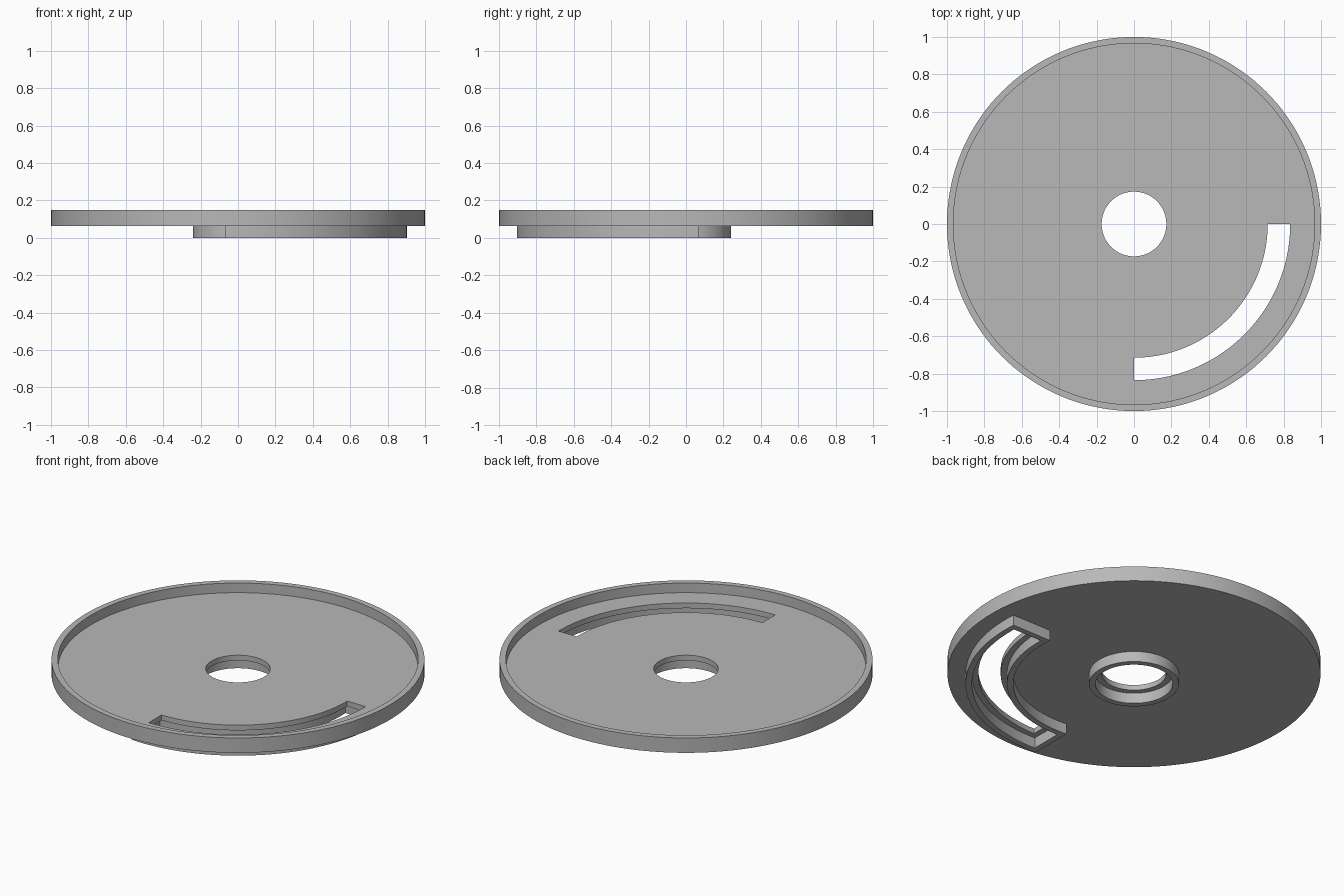
import bpy, bmesh
from math import asin, cos, sin, pi, radians

cube = bpy.data.objects.get("Cube")
if cube:
    bpy.data.objects.remove(cube)

SEGMENTS = 144
Z_UNDER, Z_FLOOR, Z_RIM = 0.062, 0.093, 0.15   # plate underside, floor, rim top
HOLE, WALL = 0.173, 0.034                      # bore radius, ledge and wall width
SLOT_IN, SLOT_OUT = 0.715, 0.835

grey = bpy.data.materials.new("plain grey")
grey.use_nodes = True
colour = (0.48, 0.48, 0.48, 1)
grey.diffuse_color = colour
grey.node_tree.nodes["Principled BSDF"].inputs["Base Color"].default_value = colour


def finish(name, bm):
    bmesh.ops.recalc_face_normals(bm, faces=bm.faces)
    mesh = bpy.data.meshes.new(name)
    bm.to_mesh(mesh)
    bm.free()
    mesh.materials.append(grey)
    obj = bpy.data.objects.new(name, mesh)
    bpy.context.collection.objects.link(obj)
    return obj


def select(obj):
    bpy.ops.object.select_all(action='DESELECT')
    obj.select_set(True)
    bpy.context.view_layer.objects.active = obj


def smooth(obj):
    select(obj)
    bpy.ops.object.shade_smooth_by_angle(angle=radians(30))


def skin(bm, loops, closed):
    """Join equal-length closed point loops with quads."""
    rings = [[bm.verts.new(p) for p in loop] for loop in loops]
    pairs = list(zip(rings, rings[1:])) + ([(rings[-1], rings[0])] if closed else [])
    for a, b in pairs:
        for i in range(len(a)):
            j = (i + 1) % len(a)
            bm.faces.new((a[i], a[j], b[j], b[i]))
    return rings


def circle(r, z):
    return [(r * cos(2 * pi * i / SEGMENTS), r * sin(2 * pi * i / SEGMENTS), z)
            for i in range(SEGMENTS)]


def slot_outline(grow, z, steps=48):
    """Quarter-ring outline, offset outwards on all sides by grow."""
    points = []
    for r, way in ((SLOT_OUT + grow, 1), (SLOT_IN - grow, -1)):
        extra = asin(grow / r)
        start, sweep = -pi / 2 - extra, pi / 2 + 2 * extra
        arc = [start + sweep * i / steps for i in range(steps + 1)]
        points += [(r * cos(a), r * sin(a), z) for a in arc[::way]]
    return points


# Dished plate with raised rim and central bore
bm = bmesh.new()
profile = [(HOLE, Z_UNDER), (1, Z_UNDER), (1, Z_RIM), (0.966, Z_RIM),
           (0.966, Z_FLOOR), (HOLE, Z_FLOOR)]
skin(bm, [circle(r, z) for r, z in profile], True)
plate = finish("dished_plate", bm)

# Curved slot cut through the plate
bm = bmesh.new()
ends = skin(bm, [slot_outline(0, 0.03), slot_outline(0, 0.12)], False)
for ring in ends:
    bm.faces.new(ring)
cutter = finish("slot_cutter", bm)
cutter.hide_render = True
cut = plate.modifiers.new("slot", 'BOOLEAN')
cut.operation, cut.solver, cut.object = 'DIFFERENCE', 'EXACT', cutter
select(plate)
bpy.ops.object.modifier_apply(modifier=cut.name)
bpy.data.objects.remove(cutter)
smooth(plate)

# Collars under the plate, each set back from its opening by a ledge
inner, outer = WALL, 2 * WALL
for name, outline in (("hub_collar", lambda g, z: circle(HOLE + g, z)),
                      ("slot_collar", slot_outline)):
    bm = bmesh.new()
    skin(bm, [outline(inner, Z_UNDER), outline(inner, 0),
              outline(outer, 0), outline(outer, Z_UNDER)], False)
    smooth(finish(name, bm))
